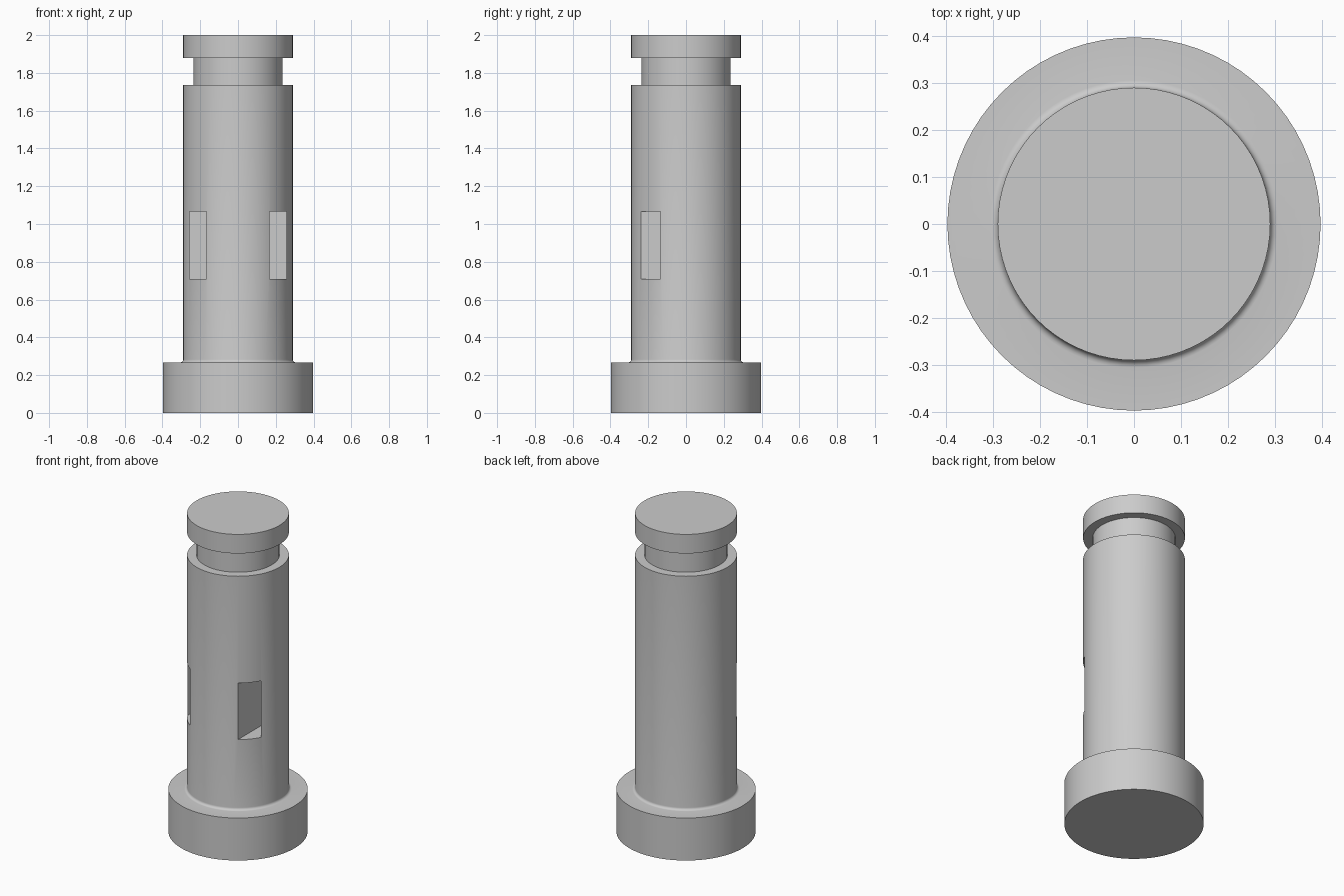
import bpy, bmesh, math

if "Cube" in bpy.data.objects:
    bpy.data.objects.remove(bpy.data.objects["Cube"], do_unlink=True)

SEGMENTS = 72
SHAFT_R, NECK_R, BASE_R = 0.29, 0.236, 0.397
BASE_TOP, SHAFT_TOP, CAP_BOTTOM, TOP = 0.267, 1.737, 1.88, 2.0
FILLET = 0.016

grey = bpy.data.materials.new("plain grey")
grey.use_nodes = True
colour = (0.6, 0.6, 0.6, 1)
grey.diffuse_color = colour
grey.node_tree.nodes["Principled BSDF"].inputs["Base Color"].default_value = colour


def add_object(name, bm):
    mesh = bpy.data.meshes.new(name)
    bmesh.ops.recalc_face_normals(bm, faces=bm.faces)
    bm.to_mesh(mesh)
    bm.free()
    mesh.materials.append(grey)
    obj = bpy.data.objects.new(name, mesh)
    bpy.context.collection.objects.link(obj)
    return obj


def lathe(name, profile):
    bm = bmesh.new()
    verts = [bm.verts.new((r, 0, z)) for r, z in profile]
    edges = [bm.edges.new(pair) for pair in zip(verts, verts[1:])]
    bmesh.ops.spin(bm, geom=verts + edges, cent=(0, 0, 0), axis=(0, 0, 1),
                   angle=math.tau, steps=SEGMENTS)
    bmesh.ops.remove_doubles(bm, verts=bm.verts, dist=1e-4)
    return add_object(name, bm)


def box(name, low, high):
    bm = bmesh.new()
    bmesh.ops.create_cube(bm, size=1)
    for v in bm.verts:
        v.co = [(a + b) / 2 + c * (b - a) for a, b, c in zip(low, high, v.co)]
    return add_object(name, bm)


# Turned pin: wide base, filleted shaft, grooved neck and cap
fillet = [(SHAFT_R + FILLET * (1 - math.sin(a)), BASE_TOP + FILLET * (1 - math.cos(a)))
          for a in (math.pi / 2 * i / 5 for i in range(6))]
pin = lathe("grooved_pin", [(0, 0), (BASE_R, 0), (BASE_R, BASE_TOP)] + fillet + [
    (SHAFT_R, SHAFT_TOP), (NECK_R, SHAFT_TOP), (NECK_R, CAP_BOTTOM),
    (SHAFT_R, CAP_BOTTOM), (SHAFT_R, TOP), (0, TOP)])

# Two blind rectangular slots cut into the front of the shaft
for side in (-1, 1):
    xs = sorted((side * 0.166, side * 0.256))
    cutter = box("slot_cutter", (xs[0], -0.35, 0.71), (xs[1], 0, 1.065))
    cutter.hide_render = True
    cut = pin.modifiers.new("slot", "BOOLEAN")
    cut.operation = "DIFFERENCE"
    cut.solver = "EXACT"
    cut.object = cutter
    bpy.context.view_layer.objects.active = pin
    bpy.ops.object.modifier_apply(modifier=cut.name)
    bpy.data.objects.remove(cutter, do_unlink=True)

# Smooth round sides with crisp rims
bpy.ops.object.select_all(action="DESELECT")
pin.select_set(True)
bpy.context.view_layer.objects.active = pin
bpy.ops.object.shade_smooth_by_angle(angle=math.radians(30))
